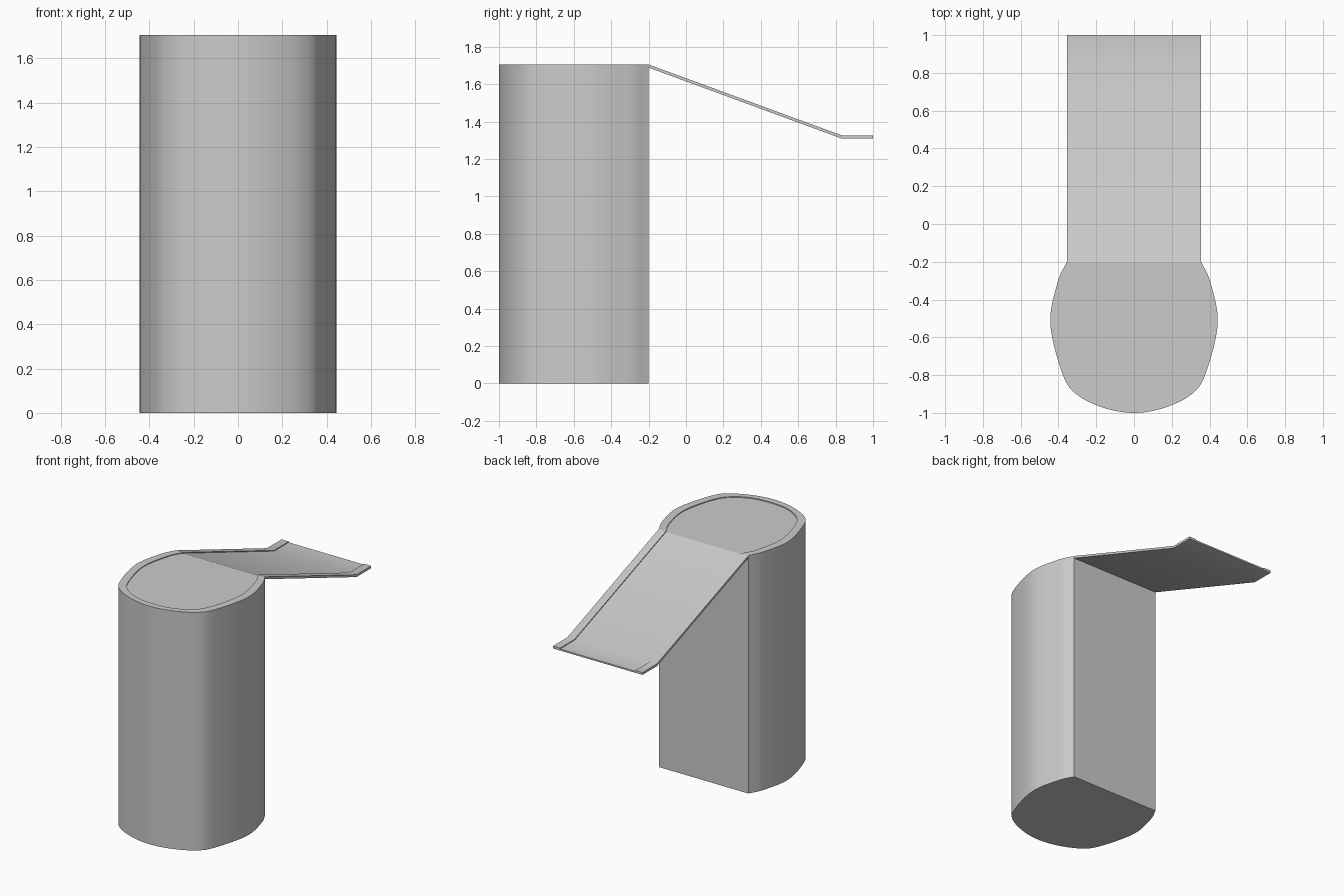
import bpy, bmesh
from mathutils import Vector

if "Cube" in bpy.data.objects:
    bpy.data.objects.remove(bpy.data.objects["Cube"])

TOP, STEP, THICK = 1.705, 0.006, 0.017   # rim height, recess depth, ramp thickness
BACK = -0.2                              # flat back of the tower


def smooth_half(pts, steps=8):
    """Catmull-Rom curve through half-outline points, mirrored across x = 0."""
    p = [Vector(q) for q in pts]
    ext = [2 * p[0] - p[1]] + p + [Vector((-p[-2].x, p[-2].y))]
    half = []
    for a, b, c, d in zip(ext, ext[1:], ext[2:], ext[3:]):
        for i in range(steps):
            t = i / steps
            half.append(0.5 * (2 * b + (c - a) * t + (2 * a - 5 * b + 4 * c - d) * t**2
                               + (3 * b - a - 3 * c + d) * t**3))
    mirror = [Vector((-v.x, v.y)) for v in reversed(half)]
    return half + [p[-1]] + mirror


def skin(bm, rows):
    """Bridge neighbouring rows of vertices with quads."""
    for r, s in zip(rows, rows[1:]):
        for i in range(len(r) - 1):
            bm.faces.new((r[i], r[i + 1], s[i + 1], s[i]))


def finish(name, bm):
    bmesh.ops.recalc_face_normals(bm, faces=bm.faces)
    mesh = bpy.data.meshes.new(name)
    bm.to_mesh(mesh)
    bm.free()
    ob = bpy.data.objects.new(name, mesh)
    bpy.context.collection.objects.link(ob)
    bpy.ops.object.select_all(action='DESELECT')
    ob.select_set(True)
    bpy.context.view_layer.objects.active = ob
    bpy.ops.object.shade_smooth_by_angle()
    return ob


# Tower: rounded wall, narrow rim and slightly sunken floor
outer = smooth_half([(-0.355, BACK), (-0.405, -0.31), (-0.443, -0.53),
                     (-0.376, -0.80), (-0.30, -0.905), (-0.155, -0.975), (0, -1)])
inner = smooth_half([(-0.298, BACK), (-0.35, -0.31), (-0.386, -0.53),
                     (-0.325, -0.78), (-0.25, -0.88), (-0.135, -0.938), (0, -0.953)])
bm = bmesh.new()
rings = [[bm.verts.new((v.x, v.y, z)) for v in loop]
         for loop, z in ((outer, 0), (outer, TOP), (inner, TOP), (inner, TOP - STEP))]
skin(bm, rings)
bm.faces.new(rings[0])
bm.faces.new(rings[3])
bm.faces.new([r[0] for r in rings] + [r[-1] for r in reversed(rings)])
finish("tower", bm)

# Ramp: shallow tray section swept down the slope to a level lip
section = [(-0.355, -THICK), (-0.355, 0), (-0.298, 0), (-0.298, -STEP),
           (0.298, -STEP), (0.298, 0), (0.355, 0), (0.355, -THICK)]
path = [(BACK, TOP), (0.835, 1.325), (1.0, 1.325)]
bm = bmesh.new()
rows = [[bm.verts.new((x, y, z + h)) for x, h in section] for y, z in path]
skin(bm, [r + r[:1] for r in rows])
bm.faces.new(rows[0])
bm.faces.new(rows[-1])
finish("ramp", bm)
